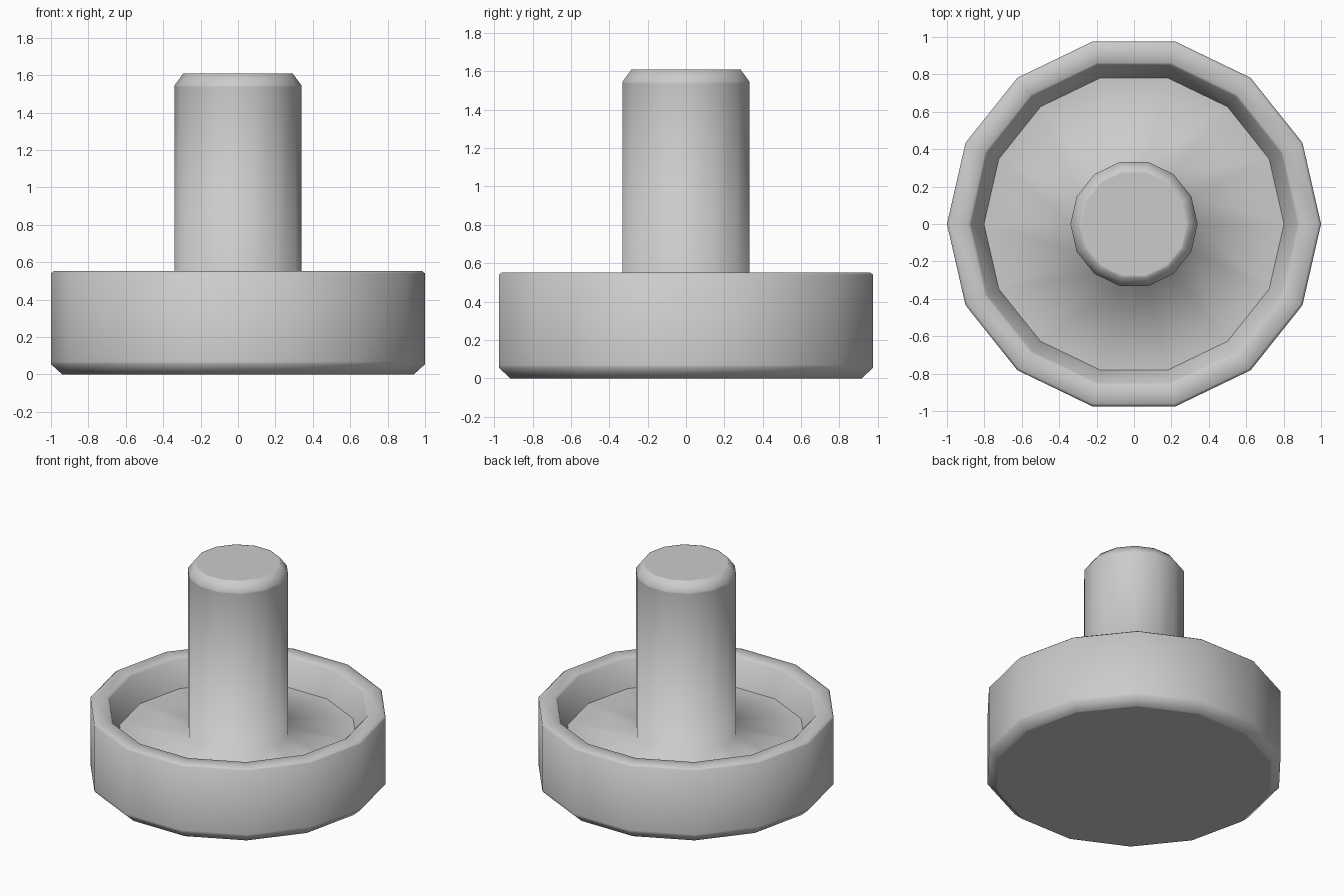
import bpy, bmesh
from math import cos, sin, tau

if "Cube" in bpy.data.objects:
    bpy.data.objects.remove(bpy.data.objects["Cube"])

SIDES = 14
FLOOR_RING = 8          # profile index of the crisp corner where wall meets floor

# Half profile (radius, height) from the underside, round the rim, up the post.
# Close pairs of points are support loops that keep the bevel shading tight.
PROFILE = [
    (0.93, 0.0), (0.94, 0.0), (1.0, 0.055), (1.0, 0.07),      # base bevel
    (1.0, 0.54), (0.985, 0.552), (0.885, 0.552), (0.872, 0.54),  # rim
    (0.802, 0.355),                                            # dish floor
    (0.34, 0.36),                                              # post foot
    (0.34, 1.535), (0.34, 1.545), (0.292, 1.61), (0.28, 1.61)  # post top
]


def lathe(name, profile, sides, sharp_rings):
    bm = bmesh.new()
    rings = [[bm.verts.new((r * cos(tau * i / sides), r * sin(tau * i / sides), z))
              for i in range(sides)] for r, z in profile]
    for low, high in zip(rings, rings[1:]):
        for i in range(sides):
            j = (i + 1) % sides
            bm.faces.new((low[i], low[j], high[j], high[i]))
    bm.faces.new(rings[0][::-1])
    bm.faces.new(rings[-1])
    for f in bm.faces:
        f.smooth = True
    for k in sharp_rings:
        for i in range(sides):
            bm.edges.get((rings[k][i], rings[k][(i + 1) % sides])).smooth = False
    bmesh.ops.recalc_face_normals(bm, faces=bm.faces)
    mesh = bpy.data.meshes.new(name)
    bm.to_mesh(mesh)
    bm.free()
    obj = bpy.data.objects.new(name, mesh)
    bpy.context.collection.objects.link(obj)
    return obj


# Shallow dish with a central post, one continuous turned piece
lathe("dish_with_post", PROFILE, SIDES, [FLOOR_RING])
